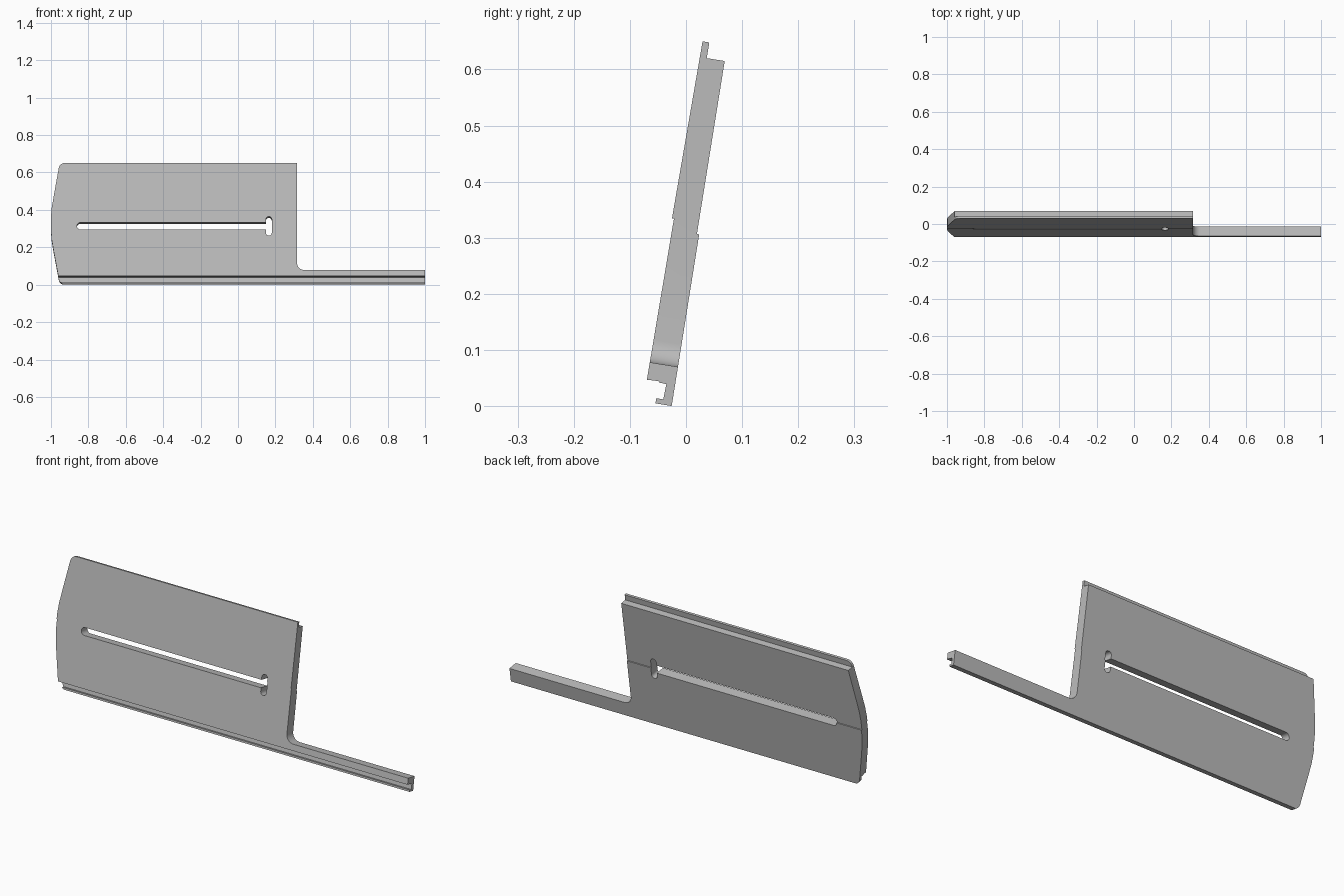
import bpy, bmesh, math

if "Cube" in bpy.data.objects:
    bpy.data.objects.remove(bpy.data.objects["Cube"])

TILT = 0.165  # lean of the plate (y per z)


def front_y(z):
    return -0.077 + TILT * z


def prism(name, a, b):
    """Closed solid joining two matching outlines."""
    bm = bmesh.new()
    va = [bm.verts.new(p) for p in a]
    vb = [bm.verts.new(p) for p in b]
    n = len(a)
    bm.faces.new(va)
    bm.faces.new(vb[::-1])
    for i in range(n):
        bm.faces.new((va[i], vb[i], vb[(i + 1) % n], va[(i + 1) % n]))
    bmesh.ops.recalc_face_normals(bm, faces=bm.faces[:])
    me = bpy.data.meshes.new(name)
    bm.to_mesh(me)
    bm.free()
    ob = bpy.data.objects.new(name, me)
    bpy.context.collection.objects.link(ob)
    return ob


def square_cut(name, outline):
    """Cutter through the plate, square to its leaning face."""
    def at(y):
        return [(x, y, z - TILT * (y - front_y(z))) for x, z in outline]
    ob = prism(name, at(-0.3), at(0.3))
    ob.hide_render = True
    ob.hide_set(True)
    return ob


def arc(cx, cz, r, a0, a1, n=8):
    return [(cx + r * math.cos(math.radians(a0 + (a1 - a0) * i / n)),
             cz + r * math.sin(math.radians(a0 + (a1 - a0) * i / n)))
            for i in range(n + 1)]


def boolean(ob, cutter, op):
    m = ob.modifiers.new(cutter.name, 'BOOLEAN')
    m.operation, m.object, m.solver = op, cutter, 'EXACT'


# leaning cross-section with stepped top, shallow steps and hooked lower groove
section = [(0.0295, 0.650), (0.0415, 0.648), (0.037, 0.620), (0.069, 0.615),
           (0.0195, 0.307), (0.0235, 0.306), (-0.0255, 0.0), (-0.0545, 0.005),
           (-0.053, 0.014), (-0.0405, 0.012), (-0.035, 0.039), (-0.048, 0.042),
           (-0.049, 0.0445), (-0.0697, 0.047), (-0.0215, 0.334), (-0.025, 0.3345)]
plate = prism("guide_plate", [(-1, y, z) for y, z in section],
              [(1, y, z) for y, z in section])

# face outline: bowed left end, tall plate, narrow rail to the right
outline = ([(1.1, -0.1), (1.1, 0.078)]
           + arc(0.355, 0.118, 0.04, 270, 180)
           + [(0.315, 0.72), (-0.925, 0.72)]
           + arc(-0.925, 0.617, 0.034, 90, 170)
           + [(-0.985, 0.475), (-0.996, 0.41), (-1.0, 0.36), (-1.0, 0.29),
              (-0.996, 0.24), (-0.985, 0.175)]
           + arc(-0.925, 0.040, 0.034, 190, 270)
           + [(-0.925, -0.1)])
boolean(plate, square_cut("outline_cutter", outline), 'INTERSECT')

# long slot ending in a short upright keyhole
slot = (arc(-0.842, 0.314, 0.019, 90, 270)
        + [(0.149, 0.295)]
        + arc(0.165, 0.278, 0.016, 180, 360)
        + arc(0.165, 0.348, 0.016, 0, 180)
        + [(0.149, 0.333)])
boolean(plate, square_cut("slot_cutter", slot), 'DIFFERENCE')

grey = bpy.data.materials.new("plain grey")
grey.diffuse_color = (0.5, 0.5, 0.5, 1)
grey.use_nodes = True
grey.node_tree.nodes["Principled BSDF"].inputs["Base Color"].default_value = grey.diffuse_color
plate.data.materials.append(grey)

bpy.context.view_layer.objects.active = plate
plate.select_set(True)
for m in [m.name for m in plate.modifiers]:
    bpy.ops.object.modifier_apply(modifier=m)
bpy.ops.object.shade_smooth_by_angle(angle=math.radians(25))
